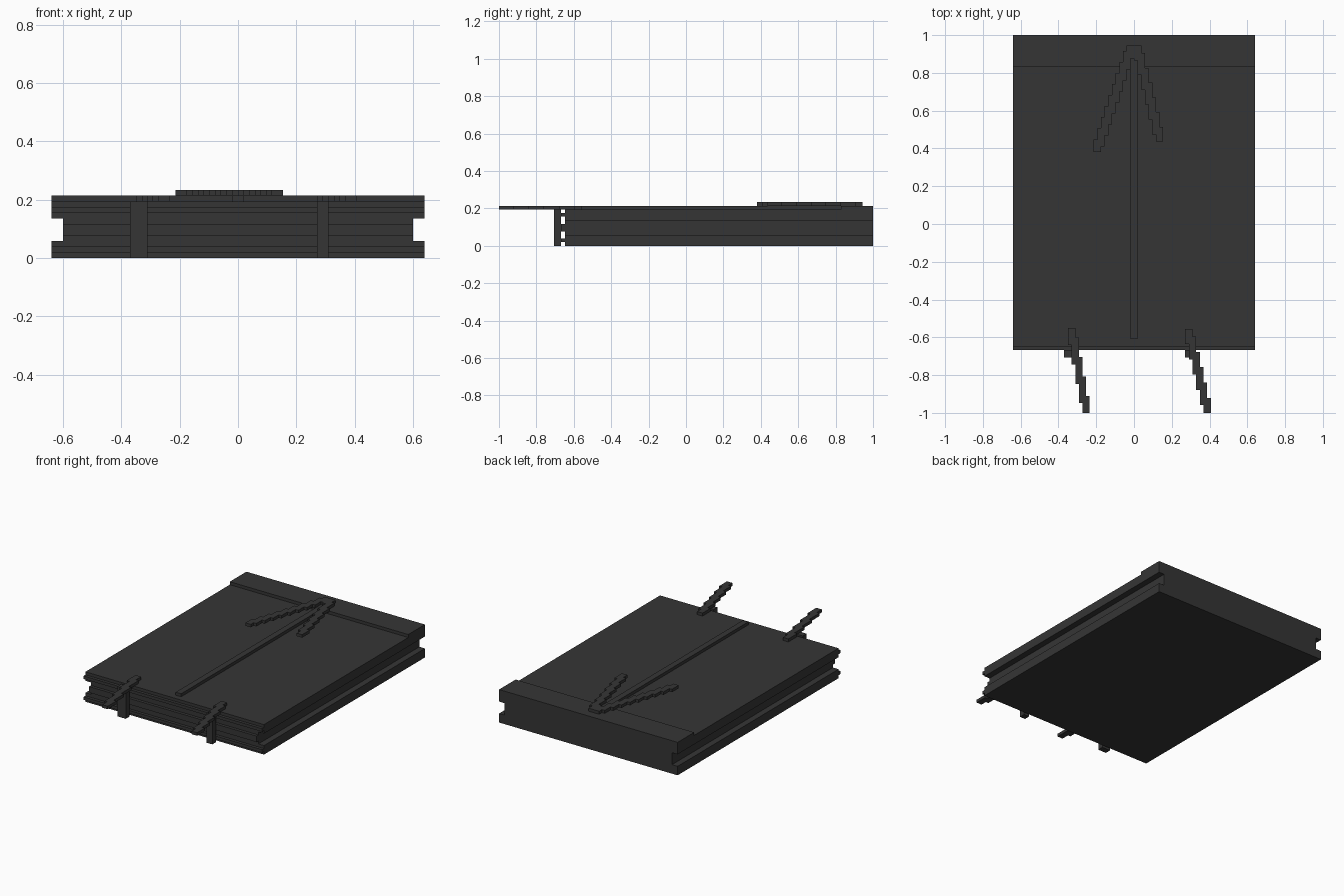
import bpy, bmesh

if "Cube" in bpy.data.objects:
    bpy.data.objects.remove(bpy.data.objects["Cube"])

V = 2 / 103  # block size: every part sits on this step

mat = bpy.data.materials.new("charcoal")
mat.diffuse_color = (0.036, 0.036, 0.036, 1)
mat.use_nodes = True
mat.node_tree.nodes["Principled BSDF"].inputs["Base Color"].default_value = mat.diffuse_color


def prism(name, pts, lo, hi, axis):
    """Extrude a flat outline along z (outline in x, y) or y (outline in x, z)."""
    place = (lambda p, h: (p[0], p[1], h)) if axis == 'z' else (lambda p, h: (p[0], h, p[1]))
    bm = bmesh.new()
    a = [bm.verts.new(place(p, lo)) for p in pts]
    b = [bm.verts.new(place(p, hi)) for p in pts]
    bm.faces.new(a)
    bm.faces.new(b)
    n = len(pts)
    for i in range(n):
        j = (i + 1) % n
        bm.faces.new((a[i], a[j], b[j], b[i]))
    bmesh.ops.recalc_face_normals(bm, faces=bm.faces)
    me = bpy.data.meshes.new(name)
    bm.to_mesh(me)
    bm.free()
    me.materials.append(mat)
    ob = bpy.data.objects.new(name, me)
    bpy.context.collection.objects.link(ob)
    return ob


def box(name, x0, x1, y0, y1, z0, z1):
    return prism(name, [(x0, y0), (x1, y0), (x1, y1), (x0, y1)], z0, z1, 'z')


def stair(name, x0, y0, x1, y1, z0, z1):
    """Stepped diagonal strip, two blocks wide, rising in y from start to end."""
    n = round(abs(x1 - x0) / V)
    d = (x1 - x0) / n
    s = 1 if d > 0 else -1
    step = (y1 - y0) / n
    lead, trail = [], []
    for i in range(n + 1):
        c = x0 + d * i
        yc = y0 + step * i
        a = max(yc - step / 2, y0) - V
        b = min(yc + step / 2, y1) + V
        a_next = yc + step / 2 - V if i < n else b
        b_prev = yc - step / 2 + V if i else a
        lead += [(c + s * V, a), (c + s * V, a_next)]
        trail += [(c - s * V, b_prev), (c - s * V, b)]
    return prism(name, lead + trail[::-1], z0, z1, 'z')


W, IN = 0.64, 0.60
FRONT, STEP = -0.648, 0.83
TOP = 10 * V


def section(top):
    """Cross-section with a groove down both long sides."""
    half = [(W, 0), (W, 3 * V), (IN, 3 * V), (IN, 7 * V), (W, 7 * V), (W, top)]
    return half + [(-x, z) for x, z in reversed(half)]


# Main block and the slightly taller spine at the back
prism("book_block", section(TOP), FRONT, STEP, 'y')
prism("spine", section(TOP + V), STEP, 1.0, 'y')

# Ridges across the front edge
for name, w, z0, z1 in (("lower_ridge", W, 1, 2), ("middle_ridge", IN, 4, 6), ("upper_ridge", W, 8, 9)):
    box(name, -w, w, FRONT - V, FRONT, z0 * V, z1 * V)

# Upright straps on the front
for name, x0, x1 in (("left_strap", -0.37, -0.31), ("right_strap", 0.27, 0.31)):
    box(name, x0, x1, FRONT - 3 * V, FRONT - V, 0, TOP)

# Stepped ribbons hanging over the front edge
stair("left_ribbon", -0.254, -1 + V, -0.329, -0.57, TOP, TOP + V)
stair("right_ribbon", 0.387, -1 + V, 0.29, -0.575, TOP, TOP + V)

# Raised stem on the cover and the stepped head above it
box("stem", -V, V, -0.61, STEP, TOP, TOP + V)
stair("head_left_arm", -0.194, 0.40, -V, 0.925, TOP + V, TOP + 2 * V)
stair("head_right_arm", 0.135, 0.455, V, 0.925, TOP + V, TOP + 2 * V)
